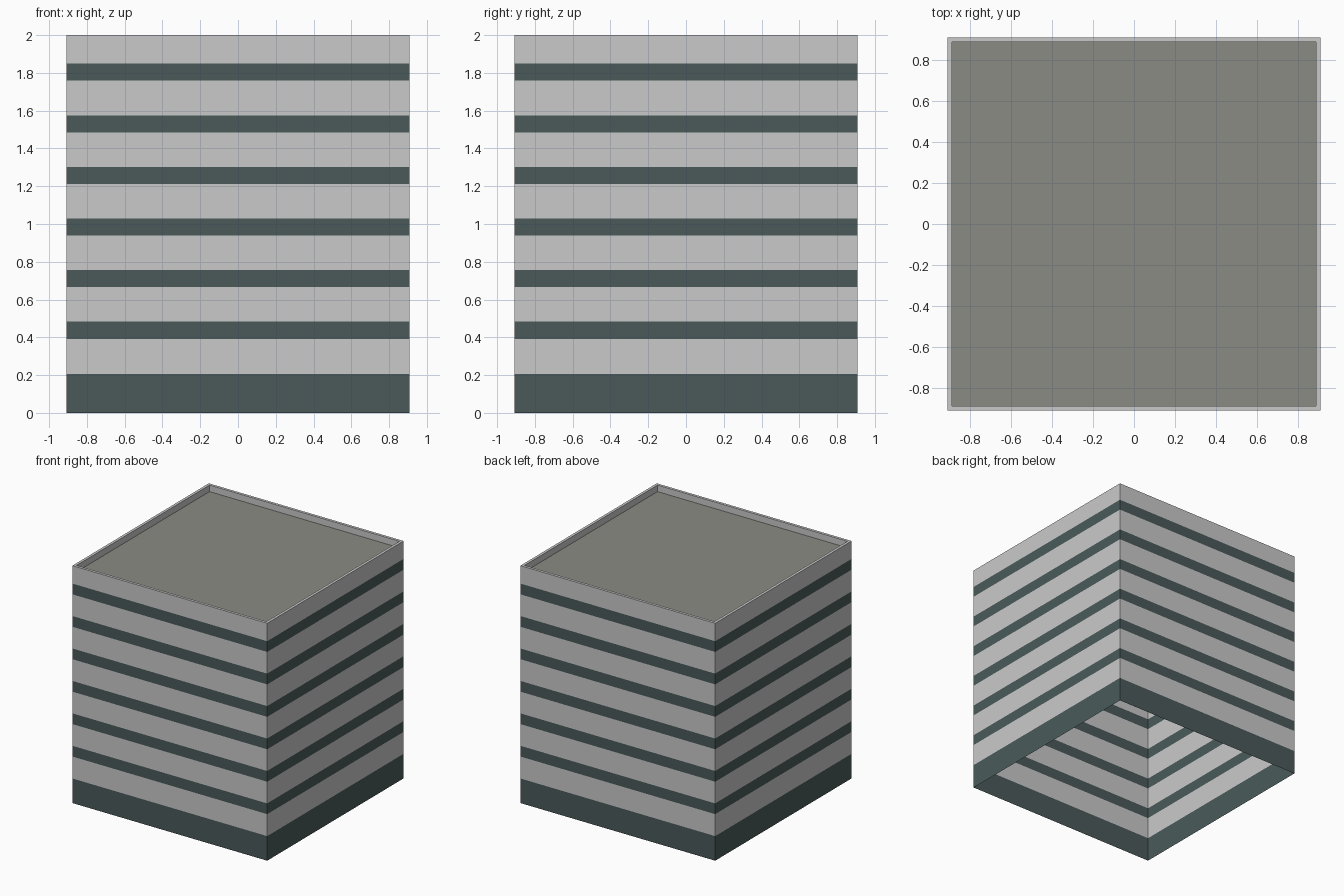
import bpy
import bmesh

HALF = 0.908        # half width of the block
INNER = 0.885       # half width inside the parapet
TOP = 2.0
ROOF_Z = 1.945
BASE_H = 0.207      # ground floor glazing
FIRST = 0.392       # sill of the first window band
PITCH = 0.2733
BAND = 0.0905
FLOORS = 6

cube = bpy.data.objects.get("Cube")
if cube:
    bpy.data.objects.remove(cube, do_unlink=True)


def material(name, rgb):
    mat = bpy.data.materials.new(name)
    mat.use_nodes = True
    mat.diffuse_color = (*rgb, 1)
    mat.node_tree.nodes["Principled BSDF"].inputs["Base Color"].default_value = (*rgb, 1)
    return mat


wall_grey = material("wall_grey", (0.59, 0.59, 0.59))
window_teal = material("window_teal", (0.069, 0.102, 0.102))
roof_grey = material("roof_grey", (0.258, 0.258, 0.231))


def ring(bm, half, z):
    corners = ((-1, -1), (1, -1), (1, 1), (-1, 1))
    return [bm.verts.new((x * half, y * half, z)) for x, y in corners]


def bridge(bm, low, high, index=0):
    for i in range(4):
        j = (i + 1) % 4
        bm.faces.new((low[i], low[j], high[j], high[i])).material_index = index


def finish(bm, name, mats):
    mesh = bpy.data.meshes.new(name)
    bm.to_mesh(mesh)
    bm.free()
    for mat in mats:
        mesh.materials.append(mat)
    obj = bpy.data.objects.new(name, mesh)
    bpy.context.collection.objects.link(obj)
    return obj


# Open-bottomed facade: alternating glazing and wall bands
heights = [0, BASE_H]
for k in range(FLOORS):
    sill = FIRST + k * PITCH
    heights += [sill, sill + BAND]
heights.append(TOP)
bm = bmesh.new()
rings = [ring(bm, HALF, z) for z in heights]
for k, (low, high) in enumerate(zip(rings, rings[1:])):
    bridge(bm, low, high, 1 - k % 2)
finish(bm, "facade", [wall_grey, window_teal])

# Parapet: flat rim and inner face
bm = bmesh.new()
outer, inner, foot = ring(bm, HALF, TOP), ring(bm, INNER, TOP), ring(bm, INNER, ROOF_Z)
bridge(bm, outer, inner)
bridge(bm, inner, foot)
finish(bm, "parapet", [wall_grey])

# Recessed flat roof
bm = bmesh.new()
bm.faces.new(ring(bm, INNER, ROOF_Z))
finish(bm, "roof", [roof_grey])
